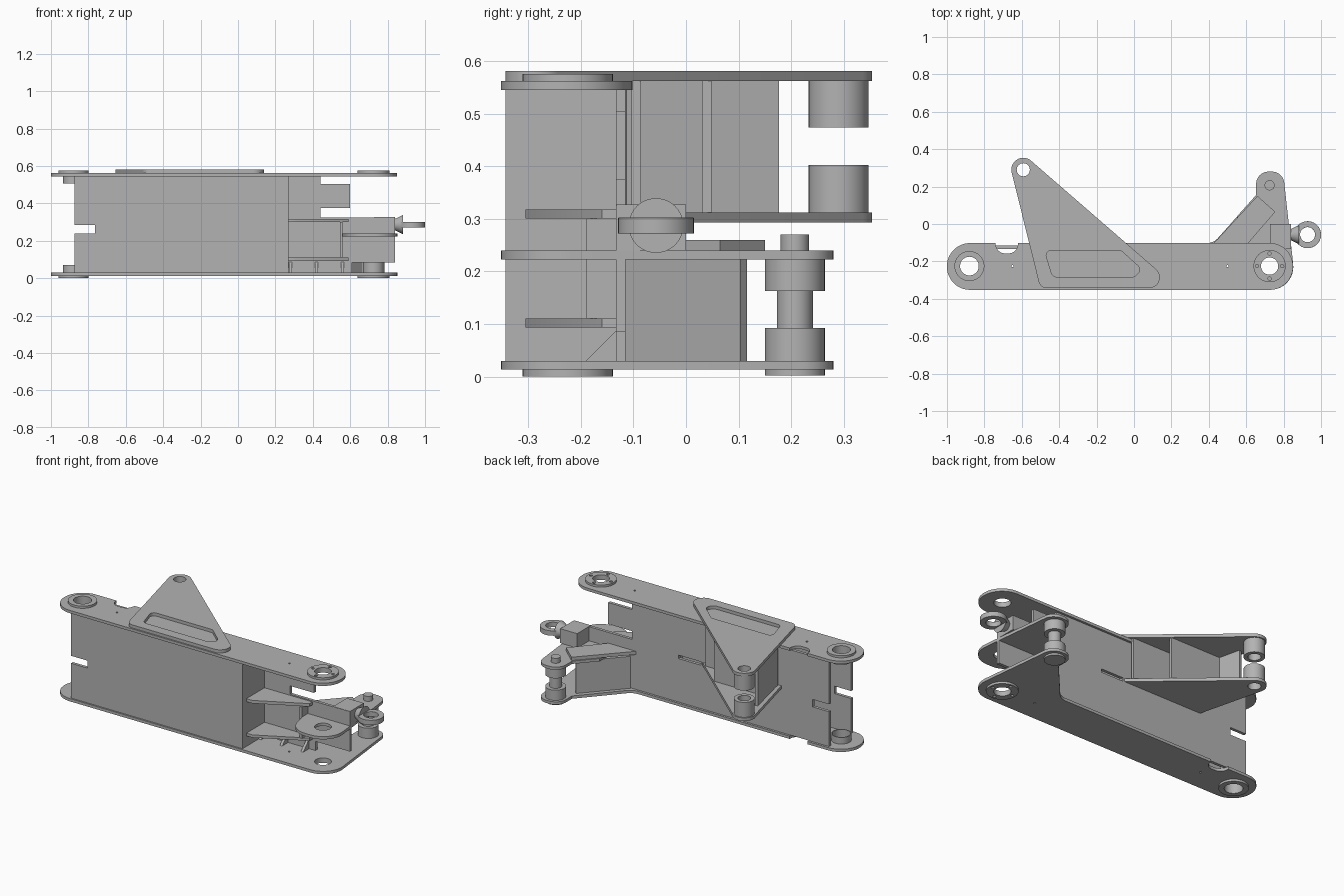
import bpy, bmesh, math
from mathutils import Vector, Matrix
from mathutils.geometry import convex_hull_2d

if "Cube" in bpy.data.objects:
    bpy.data.objects.remove(bpy.data.objects["Cube"])

steel = bpy.data.materials.new("steel grey")
steel.use_nodes = True
steel.diffuse_color = (0.45, 0.45, 0.45, 1)
steel.node_tree.nodes["Principled BSDF"].inputs["Base Color"].default_value = (0.45, 0.45, 0.45, 1)


def circle(x, y, r, n=40):
    return [(x + r * math.cos(2 * math.pi * i / n), y + r * math.sin(2 * math.pi * i / n)) for i in range(n)]


def hull(*discs):
    pts = [Vector(p) for d in discs for p in circle(*d)]
    return [tuple(pts[i]) for i in convex_hull_2d(pts)]


def rounded(*corners, n=12):
    """Polygon whose corners (x, y, radius) are filleted."""
    out = []
    for i, c in enumerate(corners):
        p, r = Vector(c[:2]), (c[2] if len(c) > 2 else 0)
        if not r:
            out.append(tuple(p))
            continue
        a = (Vector(corners[i - 1][:2]) - p).normalized()
        b = (Vector(corners[(i + 1) % len(corners)][:2]) - p).normalized()
        half = a.angle(b) / 2
        centre = p + (a + b).normalized() * (r / math.sin(half))
        start = p + a * (r / math.tan(half)) - centre
        end = p + b * (r / math.tan(half)) - centre
        turn = start.angle_signed(end)
        for k in range(n + 1):
            q = Matrix.Rotation(-turn * k / n, 2) @ start
            out.append(tuple(centre + q))
    return out


def finish(name, bm):
    bmesh.ops.remove_doubles(bm, verts=bm.verts, dist=0.00005)
    bmesh.ops.recalc_face_normals(bm, faces=bm.faces)
    mesh = bpy.data.meshes.new(name)
    bm.to_mesh(mesh)
    bm.free()
    mesh.materials.clear()
    mesh.materials.append(steel)
    obj = bpy.data.objects.new(name, mesh)
    bpy.context.collection.objects.link(obj)
    bpy.ops.object.select_all(action='DESELECT')
    obj.select_set(True)
    bpy.context.view_layer.objects.active = obj
    bpy.ops.object.shade_smooth_by_angle(angle=math.radians(30))
    return obj


def plate(name, lo, hi, outline, *holes, plane="xy"):
    """Flat sheet with holes, between lo and hi along the axis normal to its plane."""
    cu = bpy.data.curves.new(name, 'CURVE')
    cu.dimensions, cu.fill_mode, cu.extrude = '2D', 'BOTH', (hi - lo) / 2
    for loop in (outline,) + holes:
        s = cu.splines.new('POLY')
        s.points.add(len(loop) - 1)
        for pt, (x, y) in zip(s.points, loop):
            pt.co = (x, y, 0, 1)
        s.use_cyclic_u = True
    tmp = bpy.data.objects.new(name, cu)
    bpy.context.collection.objects.link(tmp)
    mesh = bpy.data.meshes.new_from_object(tmp.evaluated_get(bpy.context.evaluated_depsgraph_get()))
    bm = bmesh.new()
    bm.from_mesh(mesh)
    bpy.data.objects.remove(tmp)
    bpy.data.meshes.remove(mesh)
    bpy.data.curves.remove(cu)
    mid = (lo + hi) / 2
    for v in bm.verts:
        u, w, d = v.co.x, v.co.y, v.co.z + mid
        v.co = {"xy": (u, w, d), "xz": (u, d, w), "yz": (d, u, w)}[plane]
    return finish(name, bm)


def box(name, x0, x1, y0, y1, z0, z1):
    return plate(name, z0, z1, [(x0, y0), (x1, y0), (x1, y1), (x0, y1)])


def wall(name, a, b, z0, z1, t=0.018):
    """Upright sheet between two plan points."""
    a, b = Vector(a), Vector(b)
    n = (b - a).orthogonal().normalized() * t / 2
    plate(name, z0, z1, [tuple(a - n), tuple(b - n), tuple(b + n), tuple(a + n)])


LEFT_PIN, RIGHT_PIN = (-0.88, -0.225), (0.725, -0.225)
EAR, APEX = (0.725, 0.207), (-0.592, 0.29)
dots = [circle(x, -0.225, 0.006, 10) for x in (-0.65, 0.5)]
pin_holes = [circle(*LEFT_PIN, 0.05), circle(*RIGHT_PIN, 0.046)]
scallop = [(-0.62, -0.102), (-0.625, -0.157, 0.05), (-0.735, -0.157, 0.05), (-0.74, -0.102)]
left_end = [(-1, -0.102, 0.123), (-1, -0.352, 0.123)]
ear_edge = [(0.866, -0.352, 0.123), (0.797, 0.28, 0.066), (0.653, 0.28, 0.066), (0.653, 0.155)]

# Long flange plates
plate("top_flange", 0.545, 0.562, rounded(*left_end, (0.85, -0.352, 0.123), (0.85, -0.102, 0.123), *scallop),
      *pin_holes, *dots)
plate("bottom_flange", 0.013, 0.03, rounded(*left_end, *ear_edge, (0.425, -0.102, 0.08), *scallop),
      *pin_holes, *dots)
plate("middle_flange", 0.223, 0.24,
      rounded((0.595, -0.352, 0.12), *ear_edge, (0.55, 0.04), (0.55, -0.133)), pin_holes[1])

# Reinforcing rings and inner bushings
bolts = [circle(0.725 + dx, -0.225 + dy, 0.009, 12) for dx, dy in ((0.067, 0), (-0.067, 0), (0, 0.067), (0, -0.067))]
for side, lo, hi in (("top", 0.562, 0.575), ("bottom", 0.0, 0.013)):
    plate(side + "_left_ring", lo, hi, circle(*LEFT_PIN, 0.08), pin_holes[0])
    plate(side + "_right_ring", lo, hi, circle(*RIGHT_PIN, 0.086), pin_holes[1], *bolts)
for side, lo, hi in (("top", 0.507, 0.545), ("bottom", 0.03, 0.07)):
    plate(side + "_bushing", lo, hi, circle(*LEFT_PIN, 0.055), pin_holes[0])

# Box webs with notched ends
notch = [(-0.875, 0.285), (-0.765, 0.285), (-0.765, 0.24), (-0.875, 0.24)]
plate("front_web", -0.343, -0.325,
      [(-0.875, 0.03), (0.27, 0.03), (0.27, 0.545), (-0.875, 0.545)] + notch, plane="xz")
plate("back_web", -0.133, -0.115,
      [(-0.875, 0.03), (0.61, 0.03), (0.61, 0.085), (0.84, 0.085), (0.84, 0.325), (0.44, 0.325),
       (0.44, 0.375), (0.6, 0.375), (0.6, 0.505), (0.44, 0.505), (0.44, 0.545), (-0.875, 0.545)] + notch,
      [(-0.02, 0.292), (0.13, 0.292), (0.13, 0.313), (-0.02, 0.313)], plane="xz")
box("box_end_plate", 0.252, 0.27, -0.325, -0.133, 0.03, 0.545)

# Stiffeners beside the open bay
for name, lo, hi in (("lower_gusset", 0.093, 0.11), ("upper_gusset", 0.3, 0.318)):
    plate(name, lo, hi, [(0.27, -0.305), (0.31, -0.305), (0.59, -0.16), (0.59, -0.133), (0.27, -0.133)])
box("bay_stiffener", 0.545, 0.56, -0.19, -0.133, 0.11, 0.3)
for i, x in enumerate((0.28, 0.42, 0.56)):
    plate(f"foot_rib_{i + 1}", x - 0.008, x + 0.008, [(-0.19, 0.03), (-0.133, 0.03), (-0.133, 0.087)], plane="yz")

# Triangular bracket
apex_disc, apex_hole = (*APEX, 0.064), circle(*APEX, 0.035)
plate("bracket_top", 0.562, 0.581, hull(apex_disc, (-0.465, -0.297, 0.046), (0.08, -0.285, 0.058)), apex_hole,
      rounded((-0.478, -0.142, 0.025), (-0.07, -0.142, 0.03), (0.045, -0.245, 0.03), (0.0, -0.283, 0.03),
              (-0.435, -0.283, 0.03)))
plate("bracket_bottom", 0.293, 0.312,
      hull(apex_disc, (-0.551, -0.132, 0.001), (-0.012, -0.132, 0.001)), apex_hole)
for name, lo, hi in (("lower", 0.312, 0.402), ("upper", 0.473, 0.562)):
    plate(name + "_bracket_boss", lo, hi, circle(*APEX, 0.057), apex_hole)
wall("bracket_side_wall", (-0.525, -0.115), (-0.592, 0.175), 0.312, 0.562)
box("bracket_inner_rib", -0.54, -0.07, -0.104, -0.086, 0.312, 0.562)
box("bracket_outer_rib", -0.565, -0.22, 0.03, 0.048, 0.312, 0.562)

# Rear ear with its pin
for name, lo, hi, r in (("pin_cap", 0.002, 0.013, 0.057), ("lower_ear_boss", 0.03, 0.092, 0.057),
                        ("pin_shaft", 0.092, 0.163, 0.034), ("upper_ear_boss", 0.163, 0.223, 0.057),
                        ("pin_tip", 0.24, 0.27, 0.027)):
    plate(name, lo, hi, circle(*EAR, r))
wall("ear_wall", (0.455, -0.115), (0.66, 0.11), 0.03, 0.223)
plate("ear_gusset", 0.24, 0.26, [(0.415, -0.115), (0.66, 0.15), (0.755, 0.065), (0.6, -0.115)])

# Lifting eye on its block
box("eye_block", 0.727, 0.84, -0.132, 0.0, 0.24, 0.327)
bm = bmesh.new()
bmesh.ops.create_cone(bm, cap_ends=True, segments=40, radius1=0.03, radius2=0.052, depth=0.045,
                      matrix=Matrix.Translation((0.861, -0.057, 0.287)) @ Matrix.Rotation(math.pi / 2, 4, 'Y'))
finish("eye_collar", bm)
eye = plate("eye_ring", 0.272, 0.302, circle(0.928, -0.057, 0.072), circle(0.928, -0.057, 0.04))
bevel = eye.modifiers.new("soft edges", 'BEVEL')
bevel.width, bevel.segments = 0.008, 3
